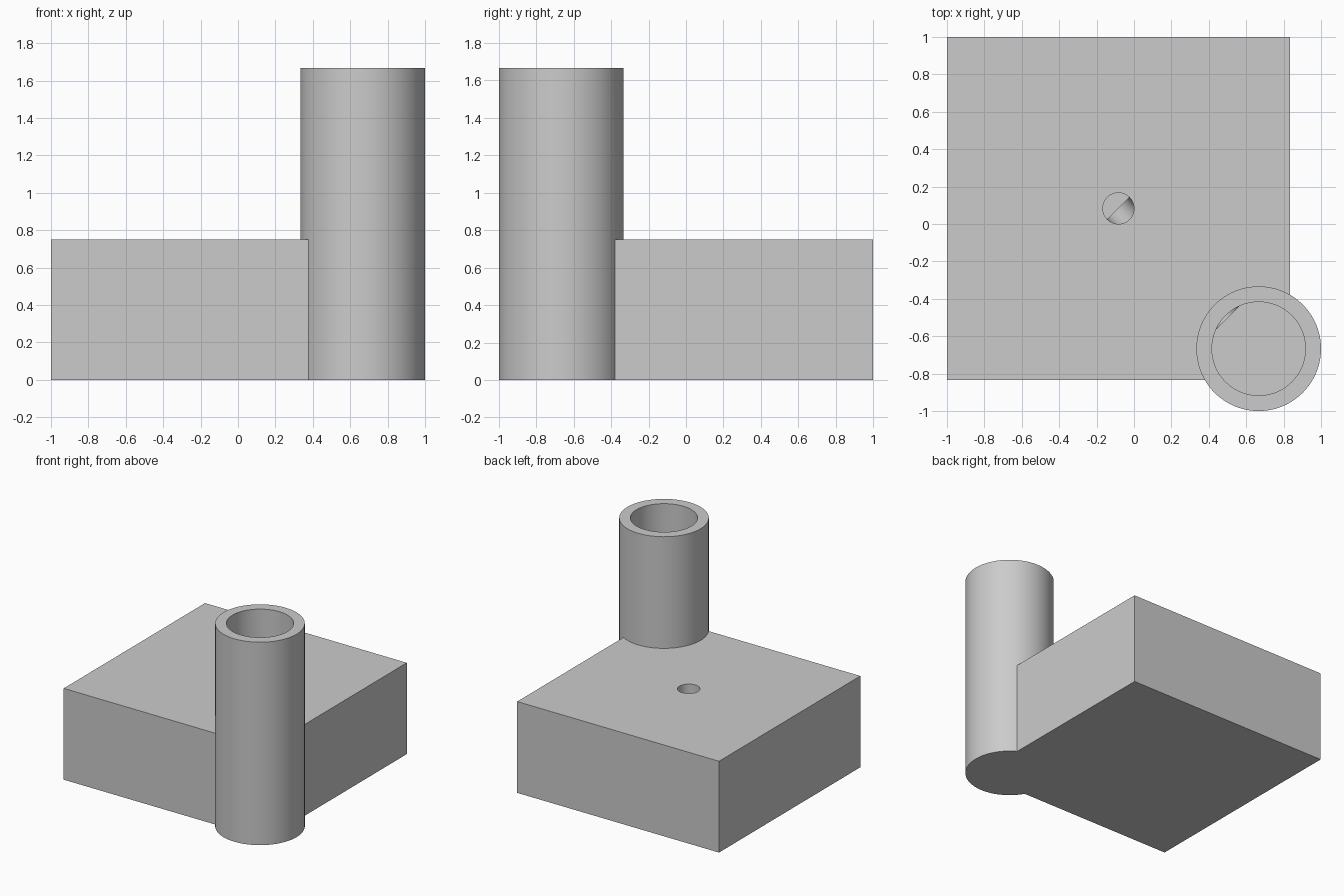
import bpy
from math import pi, sqrt
from mathutils import Vector

cube = bpy.data.objects.get("Cube")
if cube:
    bpy.data.objects.remove(cube, do_unlink=True)

U = 1 / 12                      # design unit
BLOCK, BLOCK_H = 22 * U, 9 * U
TUBE_H, FLOOR = 20 * U, 2 * U
BLOCK_C = Vector((-U, U, 0))    # middle of the block
TUBE_C = Vector((8 * U, -8 * U, 0))

grey = bpy.data.materials.new("light grey")
grey.use_nodes = True
grey.diffuse_color = (0.6, 0.6, 0.6, 1)
grey.node_tree.nodes["Principled BSDF"].inputs["Base Color"].default_value = (0.6, 0.6, 0.6, 1)


def rod(name, radius, start, end, sides=96):
    """Cylinder running between two points."""
    axis = end - start
    bpy.ops.mesh.primitive_cylinder_add(
        vertices=sides, radius=radius, depth=axis.length, location=(start + end) / 2,
        rotation=axis.to_track_quat('Z', 'Y').to_euler())
    obj = bpy.context.object
    obj.name = name
    obj.data.materials.append(grey)
    return obj


def combine(target, tool, operation):
    """Apply a boolean and discard the tool."""
    mod = target.modifiers.new(tool.name, 'BOOLEAN')
    mod.operation, mod.solver, mod.object = operation, 'EXACT', tool
    bpy.context.view_layer.objects.active = target
    bpy.ops.object.modifier_apply(modifier=mod.name)
    bpy.data.objects.remove(tool, do_unlink=True)


def up(z):
    return Vector((0, 0, z))


# Square block
bpy.ops.mesh.primitive_cube_add(size=1, location=BLOCK_C + up(BLOCK_H / 2))
body = bpy.context.object
body.name = "block_with_corner_tube"
body.scale = (BLOCK, BLOCK, BLOCK_H)
bpy.ops.object.transform_apply(location=True, rotation=True, scale=True)
body.data.materials.append(grey)

# Corner tube, closed at the bottom
combine(body, rod("tube", 4 * U, TUBE_C, TUBE_C + up(TUBE_H)), 'UNION')
combine(body, rod("tube_bore", 3 * U, TUBE_C + up(FLOOR), TUBE_C + up(TUBE_H + U)), 'DIFFERENCE')

# Centre hole and the channel joining it to the bore
combine(body, rod("centre_hole", U, BLOCK_C + up(FLOOR), BLOCK_C + up(BLOCK_H + U), 48), 'DIFFERENCE')
toward = (TUBE_C - BLOCK_C).normalized()
channel_end = TUBE_C - toward * (sqrt(8) * U - 0.001)
combine(body, rod("channel", U * 0.99, BLOCK_C + up(FLOOR), channel_end + up(FLOOR), 48), 'DIFFERENCE')

# Smooth walls with crisp edges
bpy.ops.object.select_all(action='DESELECT')
body.select_set(True)
bpy.context.view_layer.objects.active = body
bpy.ops.object.shade_smooth_by_angle(angle=pi / 6)
